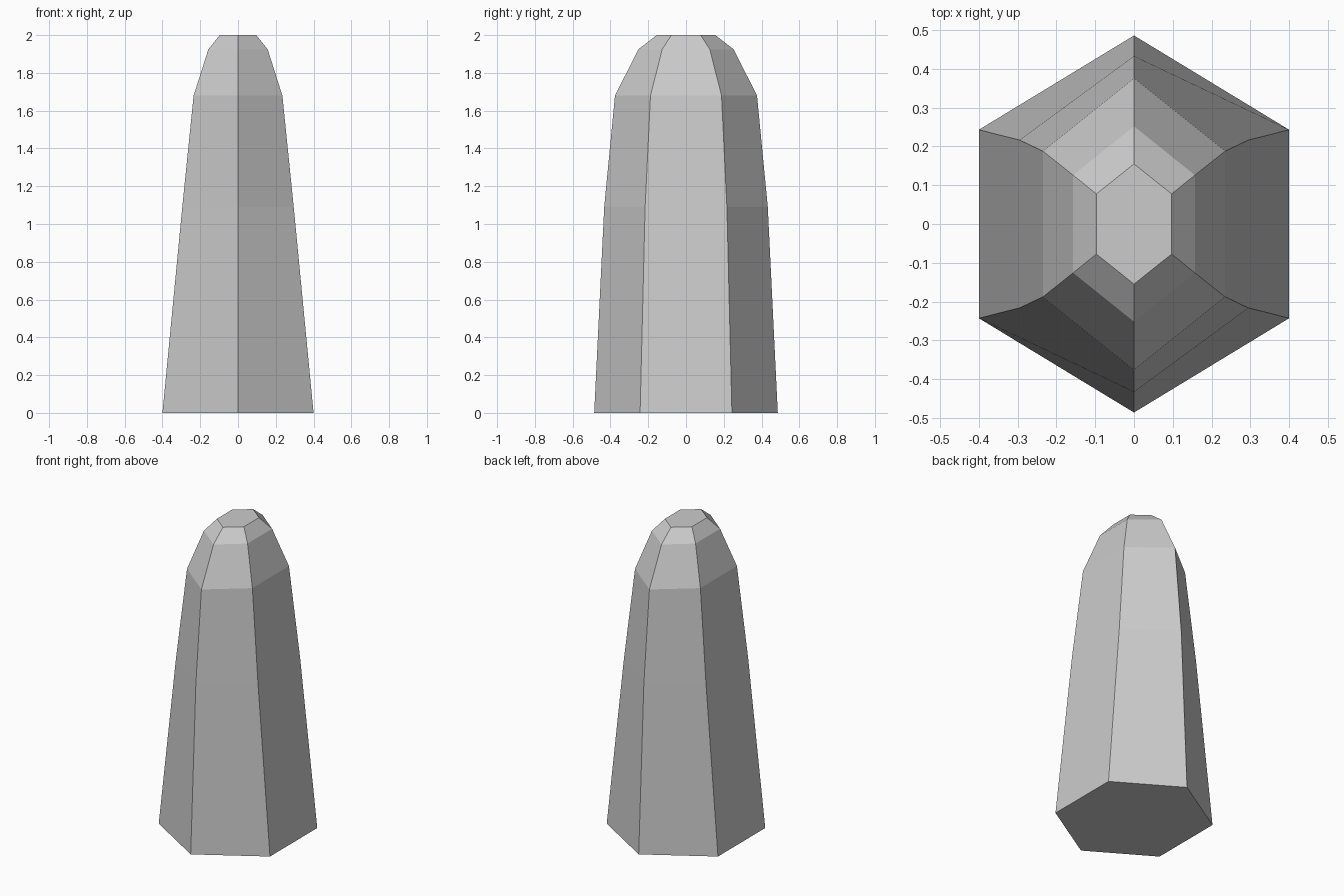
import bpy
import bmesh

cube = bpy.data.objects.get("Cube")
if cube:
    bpy.data.objects.remove(cube, do_unlink=True)

# Single stone colour
stone = bpy.data.materials.new("stone_grey")
stone.use_nodes = True
colour = (0.6, 0.6, 0.6, 1)
stone.diffuse_color = colour
stone.node_tree.nodes["Principled BSDF"].inputs["Base Color"].default_value = colour

# Tapering profile: height, half width in x, half depth in y
PROFILE = [
    (0, 0.40, 0.486),
    (1.09, 0.295, 0.433),
    (1.68, 0.235, 0.376),
    (1.925, 0.157, 0.252),
    (2, 0.097, 0.155),
]


def hexagon(bm, z, w, d):
    """Six-sided ring with points at front and back."""
    corners = [(0, -d), (w, -d / 2), (w, d / 2), (0, d), (-w, d / 2), (-w, -d / 2)]
    return [bm.verts.new((x, y, z)) for x, y in corners]


# Hexagonal pillar with a bevelled crown, closed at both ends
bm = bmesh.new()
rings = [hexagon(bm, *row) for row in PROFILE]
for low, high in zip(rings, rings[1:]):
    for i in range(6):
        j = (i + 1) % 6
        bm.faces.new((low[i], low[j], high[j], high[i]))
bm.faces.new(rings[-1])
bm.faces.new(rings[0][::-1])
bmesh.ops.recalc_face_normals(bm, faces=bm.faces)

mesh = bpy.data.meshes.new("stone_pillar")
bm.to_mesh(mesh)
bm.free()
mesh.materials.append(stone)
pillar = bpy.data.objects.new("stone_pillar", mesh)
bpy.context.collection.objects.link(pillar)
